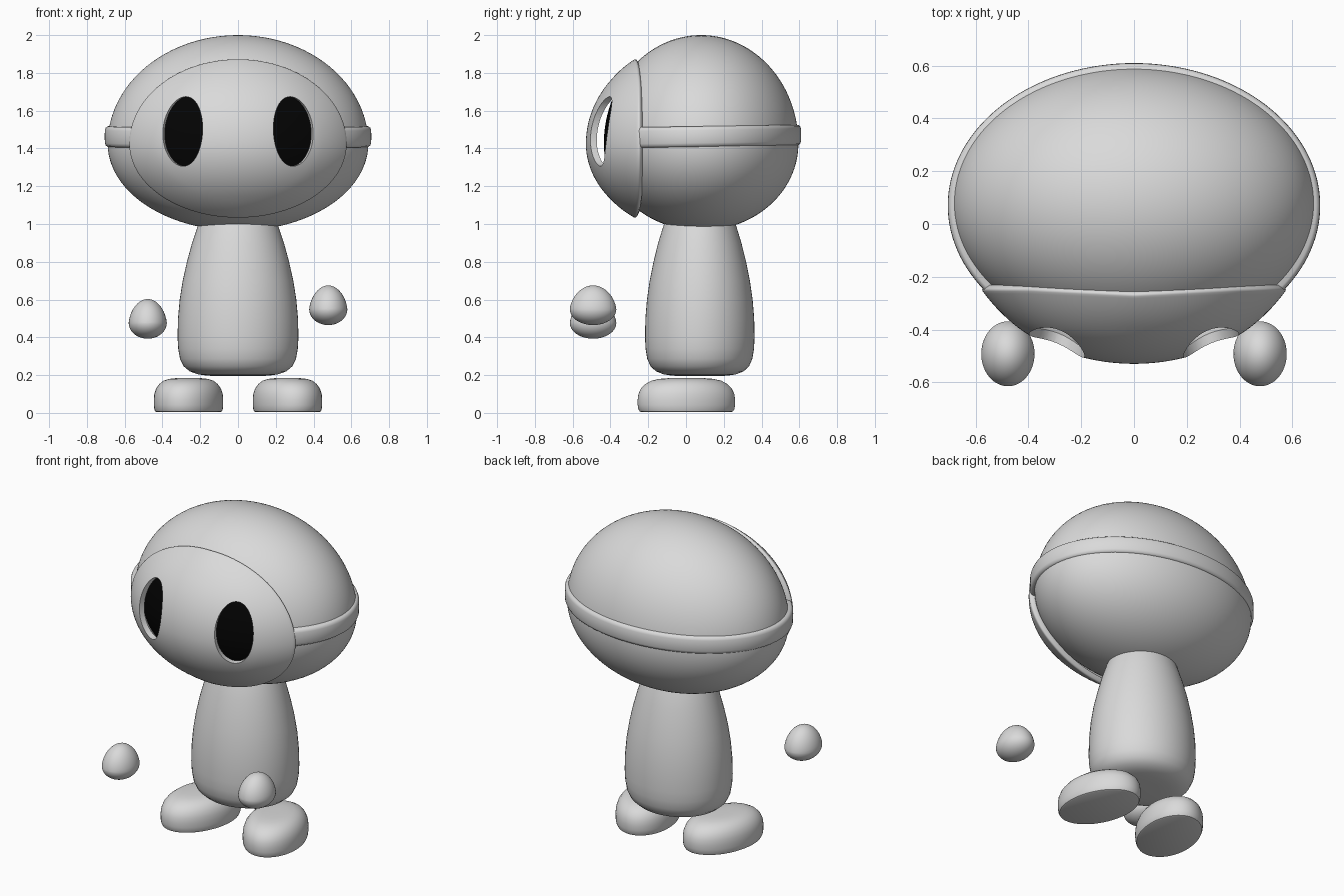
import bpy, bmesh
from math import sin, cos, pi, radians
from mathutils import Matrix, Vector

if "Cube" in bpy.data.objects:
    bpy.data.objects.remove(bpy.data.objects["Cube"], do_unlink=True)


def material(name, value):
    m = bpy.data.materials.new(name)
    m.use_nodes = True
    m.diffuse_color = (value, value, value, 1)
    m.node_tree.nodes["Principled BSDF"].inputs["Base Color"].default_value = m.diffuse_color
    return m


GREY = material("light grey", 0.7)
BLACK = material("black", 0.001)


def select(ob):
    bpy.ops.object.select_all(action='DESELECT')
    ob.select_set(True)
    bpy.context.view_layer.objects.active = ob


def smooth(ob, angle=40):
    select(ob)
    bpy.ops.object.shade_smooth_by_angle(angle=radians(angle))


def finish(name, bm):
    """Turn a bmesh into a smooth-shaded grey object."""
    bmesh.ops.recalc_face_normals(bm, faces=bm.faces)
    mesh = bpy.data.meshes.new(name)
    bm.to_mesh(mesh)
    bm.free()
    mesh.materials.append(GREY)
    ob = bpy.data.objects.new(name, mesh)
    bpy.context.collection.objects.link(ob)
    smooth(ob)
    return ob


def egg(centre, rx, ry, top, bottom, segments=96, rings=96, taper=0):
    """Ellipsoid with different upper and lower heights, poles facing front and back."""
    bm = bmesh.new()
    bmesh.ops.create_uvsphere(bm, u_segments=segments, v_segments=rings, radius=1,
                              matrix=Matrix.Rotation(pi / 2, 4, 'X'))
    for v in bm.verts:
        x, y, z = v.co
        s = 1 - taper * max(z, 0)
        v.co = Vector(centre) + Vector((x * rx * s, y * ry * s, z * (top if z > 0 else bottom)))
    return bm


def loft(name, rings):
    """Skin a list of equal closed rings and cap both ends."""
    bm = bmesh.new()
    loops = [[bm.verts.new(p) for p in ring] for ring in rings]
    n = len(loops[0])
    for a, b in zip(loops, loops[1:]):
        for i in range(n):
            j = (i + 1) % n
            bm.faces.new((a[i], a[j], b[j], b[i]))
    bm.faces.new(loops[0])
    bm.faces.new(loops[-1])
    return finish(name, bm)


def turned(name, profile, cx, cy, rx, ry, turn=0, n=56):
    """Loft an oval shape from (radius, height) points."""
    spin = Matrix.Rotation(turn, 3, 'Z')
    rings = [[Vector((cx, cy, z)) + spin @ Vector((r * rx * cos(2 * pi * i / n),
                                                   r * ry * sin(2 * pi * i / n), 0))
              for i in range(n)] for r, z in profile]
    return loft(name, rings)


def apply(ob, mod):
    select(ob)
    bpy.ops.object.modifier_apply(modifier=mod.name)


# Head, dark where it lies behind the mask
MID = 1.425
head = finish("head", egg((0, 0.08, MID), 0.69, 0.515, 0.575, 0.46))
head.data.materials.append(BLACK)
for p in head.data.polygons:
    p.material_index = 1 if p.center.y < -0.32 else 0

# Mask: thin bulging shell over the face, its rim curving back at the sides
bm = egg((0, 0.08, MID), 0.697, 0.61, 0.542, 0.475)
bmesh.ops.delete(bm, geom=[v for v in bm.verts if v.co.y > -0.25], context='VERTS')
for v in bm.verts:
    near_rim = max(0, (v.co.y + 0.4) / 0.14)
    v.co.y += near_rim * (0.02 * min(1, abs(v.co.x) / 0.4) - 0.008)
mask = finish("face_mask", bm)
shell = mask.modifiers.new("shell", 'SOLIDIFY')
shell.thickness = 0.035
shell.offset = -1
apply(mask, shell)
lip = mask.modifiers.new("lip", 'BEVEL')
lip.width = 0.01
lip.segments = 3
lip.limit_method = 'ANGLE'
lip.angle_limit = radians(50)
apply(mask, lip)

# Eye holes cut through the mask, angled a little outwards
for side in (-1, 1):
    bm = bmesh.new()
    bmesh.ops.create_cone(bm, cap_ends=True, segments=64, radius1=1, radius2=1, depth=0.7,
                          matrix=Matrix.Rotation(pi / 2, 4, 'X'))
    for v in bm.verts:
        y = v.co.y - 0.55
        v.co = (side * (0.293 - 0.3 * (y + 0.46)) + v.co.x * 0.118, y, 1.49 + v.co.z * 0.184)
    cutter = finish("eye_cutter", bm)
    cutter.hide_render = True
    cut = mask.modifiers.new("eye_hole", 'BOOLEAN')
    cut.operation = 'DIFFERENCE'
    cut.solver = 'EXACT'
    cut.object = cutter
    apply(mask, cut)
    bpy.data.objects.remove(cutter, do_unlink=True)
smooth(mask, 40)

# Head band, running round the back from one mask edge to the other
section = [(-0.06, -0.055), (-0.016, -0.054), (-0.006, -0.047), (-0.001, -0.034), (0, 0),
           (-0.001, 0.034), (-0.006, 0.047), (-0.016, 0.054), (-0.06, 0.055)]
steps = 96
rings = []
for i in range(steps + 1):
    t = radians(-37 + 254 * i / steps)
    rings.append([((0.706 + d) * cos(t), 0.07 + (0.54 + d) * sin(t),
                   1.463 + 0.008 * sin(t) + h) for d, h in section])
loft("head_band", rings)

# Body
turned("body", [(0.3, 0.195), (0.5, 0.197), (0.66, 0.204), (0.8, 0.22), (0.9, 0.247), (0.96, 0.287),
                (0.99, 0.34), (1, 0.4), (0.993, 0.5), (0.965, 0.6), (0.915, 0.7), (0.845, 0.8),
                (0.76, 0.9), (0.67, 0.985), (0.57, 1.06)], 0, 0.073, 0.32, 0.29)

# Feet, toes turned out
sole = [(0.92, 0.004), (0.96, 0.008), (0.985, 0.02), (1, 0.042), (1, 0.07), (0.985, 0.1),
        (0.93, 0.13), (0.84, 0.153), (0.72, 0.17), (0.56, 0.18), (0.36, 0.184), (0.15, 0.185)]
for side, name in ((1, "left_foot"), (-1, "right_foot")):
    turned(name, sole, side * 0.262, 0.002, 0.177, 0.263, side * radians(15))

# Floating hands, one raised a little
for side, name, z in ((1, "left_hand", 0.548), (-1, "right_hand", 0.476)):
    finish(name, egg((side * 0.478, -0.492, z), 0.101, 0.123, 0.127, 0.083, 40, 28, taper=0.1))
